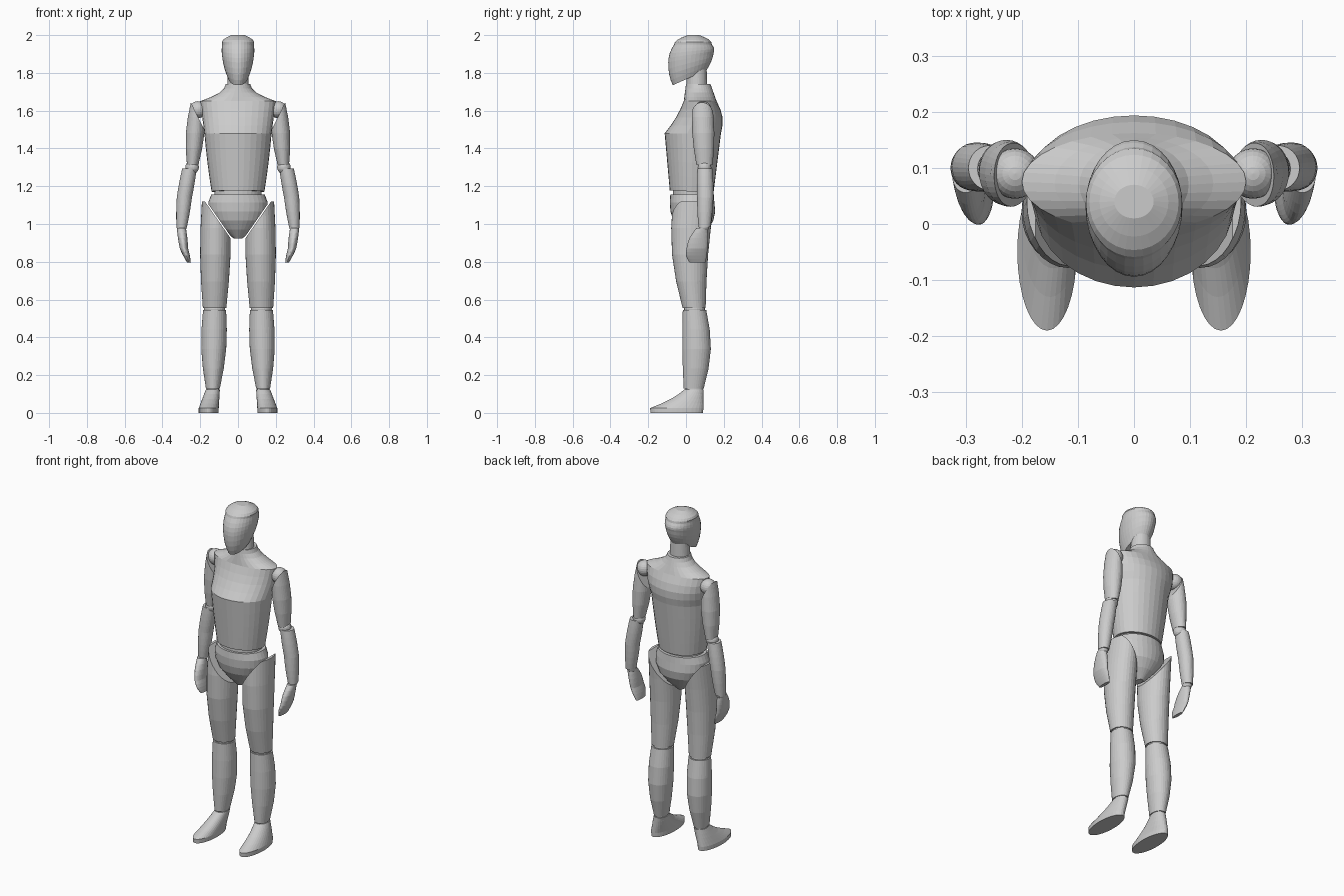
import bpy, bmesh, math
from mathutils import Vector

if "Cube" in bpy.data.objects:
    bpy.data.objects.remove(bpy.data.objects["Cube"])

grey = bpy.data.materials.new("mannequin grey")
grey.use_nodes = True
GREY = (0.6, 0.6, 0.6, 1)
grey.diffuse_color = GREY
grey.node_tree.nodes["Principled BSDF"].inputs["Base Color"].default_value = GREY

SIDES = 32
STEPS = 4
STRAIGHT = (0, 0, 0)


def finish(bm, name):
    bmesh.ops.recalc_face_normals(bm, faces=bm.faces)
    mesh = bpy.data.meshes.new(name)
    bm.to_mesh(mesh)
    bm.free()
    mesh.materials.append(grey)
    obj = bpy.data.objects.new(name, mesh)
    bpy.context.collection.objects.link(obj)
    return obj


def cut(bm, point, normal):
    """Slice off the side the normal points to and cap the opening."""
    geom = bm.verts[:] + bm.edges[:] + bm.faces[:]
    result = bmesh.ops.bisect_plane(bm, geom=geom, plane_co=point, plane_no=normal, clear_outer=True)
    edges = [e for e in result["geom_cut"] if isinstance(e, bmesh.types.BMEdge)]
    bmesh.ops.contextual_create(bm, geom=edges)


def station(z, half_width, half_depth, x=0, y=0, tilt=0):
    return Vector((x, y, z, half_width, half_depth, tilt))


def add_oval(bm, ring, side):
    """Add one oval loop, leaning front to back by its tilt."""
    x, y, z, half_width, half_depth, tilt = ring
    loop = []
    for i in range(SIDES):
        angle = math.tau * i / SIDES
        dy = half_depth * math.sin(angle)
        dx = half_width * math.cos(angle)
        loop.append(bm.verts.new((side * (x + dx), y + dy, z + tilt * dy)))
    return loop


def loft(name, stations, bulges, cuts=(), side=1):
    """Skin ovals between stations; each bulge is (y bow, extra width, extra depth)."""
    rings = [stations[0]]
    for start, end, (bow, wide, deep) in zip(stations, stations[1:], bulges):
        swell = Vector((0, bow, 0, wide, deep, 0))
        steps = STEPS if any(swell) else 1
        for i in range(1, steps + 1):
            t = i / steps
            rings.append(start.lerp(end, t) + swell * math.sin(math.pi * t))
    bm = bmesh.new()
    loops = [add_oval(bm, ring, side) for ring in rings]
    for low, high in zip(loops, loops[1:]):
        for i in range(SIDES):
            j = (i + 1) % SIDES
            bm.faces.new((low[i], low[j], high[j], high[i]))
    bm.faces.new(loops[0])
    bm.faces.new(loops[-1])
    for point, normal in cuts:
        cut(bm, point, normal)
    return finish(bm, name)


def ball(name, centre, radius):
    bm = bmesh.new()
    bmesh.ops.create_uvsphere(bm, u_segments=24, v_segments=12, radius=radius)
    bmesh.ops.translate(bm, verts=bm.verts, vec=centre)
    return finish(bm, name)


# Head: leaning jaw, skull and domed crown
loft("head", [
    station(1.775, .052, .09, y=.02, tilt=.45),
    station(1.88, .083, .12, y=.026, tilt=.2),
    station(1.95, .084, .1, y=.037),
    station(2, .035, .03, y=.04),
], [(0, .005, .007), (0, .003, .008), (0, .02, .02)])
loft("neck", [station(1.69, .06, .056, y=.057), station(1.84, .05, .052, y=.057)], [STRAIGHT])

# Torso: rib cage, chest and shoulders sweeping up to the collar
loft("torso", [
    station(1.172, .14, .116, y=.03, tilt=-.05),
    station(1.48, .178, .149, y=.036),
    station(1.65, .2, .087, y=.075),
    station(1.74, .065, .065, y=.065),
], [(0, .003, 0), (.015, 0, .005), (0, -.035, 0)])
loft("waist", [station(1.11, .125, .1, y=.03), station(1.2, .125, .1, y=.03)], [STRAIGHT])

# Pelvis, sliced along the leg lines
HIP = Vector((.165, 0, 1.105))
LEG_LINE = Vector((.82, 0, -.57))
GAP = Vector((.008, 0, 0))


def mirrored(vector, side):
    return Vector((vector.x * side, vector.y, vector.z))


loft("pelvis", [
    station(.922, .02, .035, y=.035),
    station(1.115, .157, .118, y=.032),
    station(1.155, .142, .115, y=.032),
], [(.005, .045, .03), STRAIGHT],
    [(mirrored(HIP - GAP, s), mirrored(LEG_LINE, s)) for s in (1, -1)])

# Limbs, built for both sides
ARMPIT = Vector((.25, 0, 1.645))
ARM_LINE = Vector((-.9, 0, .44))
for side, label in ((1, "left"), (-1, "right")):
    def limb(part, stations, bulge=STRAIGHT, cuts=()):
        placed = [(mirrored(p, side), mirrored(n, side)) for p, n in cuts]
        loft(f"{label}_{part}", stations, [bulge] * (len(stations) - 1), placed, side)

    def joint(part, x, y, z, radius):
        ball(f"{label}_{part}", (x * side, y, z), radius)

    # Leg
    limb("thigh", [station(.555, .062, .061, x=.124, y=.043),
                   station(1.12, .075, .11, x=.116, y=.04)],
         (-.02, .012, .01), [(HIP, -LEG_LINE)])
    joint("knee", .124, .045, .55, .055)
    limb("calf", [station(.13, .037, .053, x=.133, y=.041),
                  station(.545, .061, .062, x=.124, y=.045)], (.013, .017, .018))
    limb("ankle", [station(.1, .033, .045, x=.133, y=.043),
                   station(.14, .033, .045, x=.133, y=.043)])
    limb("sole", [station(0, .053, .139, x=.155, y=-.049),
                  station(.025, .053, .141, x=.155, y=-.049)])
    limb("foot", [station(.025, .053, .141, x=.155, y=-.049),
                  station(.124, .037, .051, x=.133, y=.043)], (.01, 0, -.01))

    # Arm
    joint("shoulder", .212, .09, 1.605, .045)
    limb("upper_arm", [station(1.312, .03, .043, x=.24, y=.098),
                       station(1.65, .034, .052, x=.214, y=.085)],
         (0, .017, .011), [(ARMPIT, ARM_LINE)])
    joint("elbow", .243, .098, 1.3, .036)
    limb("forearm", [station(.985, .028, .032, x=.298, y=.098),
                     station(1.14, .04, .043, x=.284, y=.102),
                     station(1.295, .038, .04, x=.257, y=.1)], (0, .002, .002))
    joint("wrist", .298, .095, .985, .027)
    limb("hand", [station(.797, .01, .042, x=.26, y=.06),
                  station(.87, .022, .055, x=.286, y=.058),
                  station(.98, .024, .03, x=.3, y=.086)], (-.004, .002, .007))
